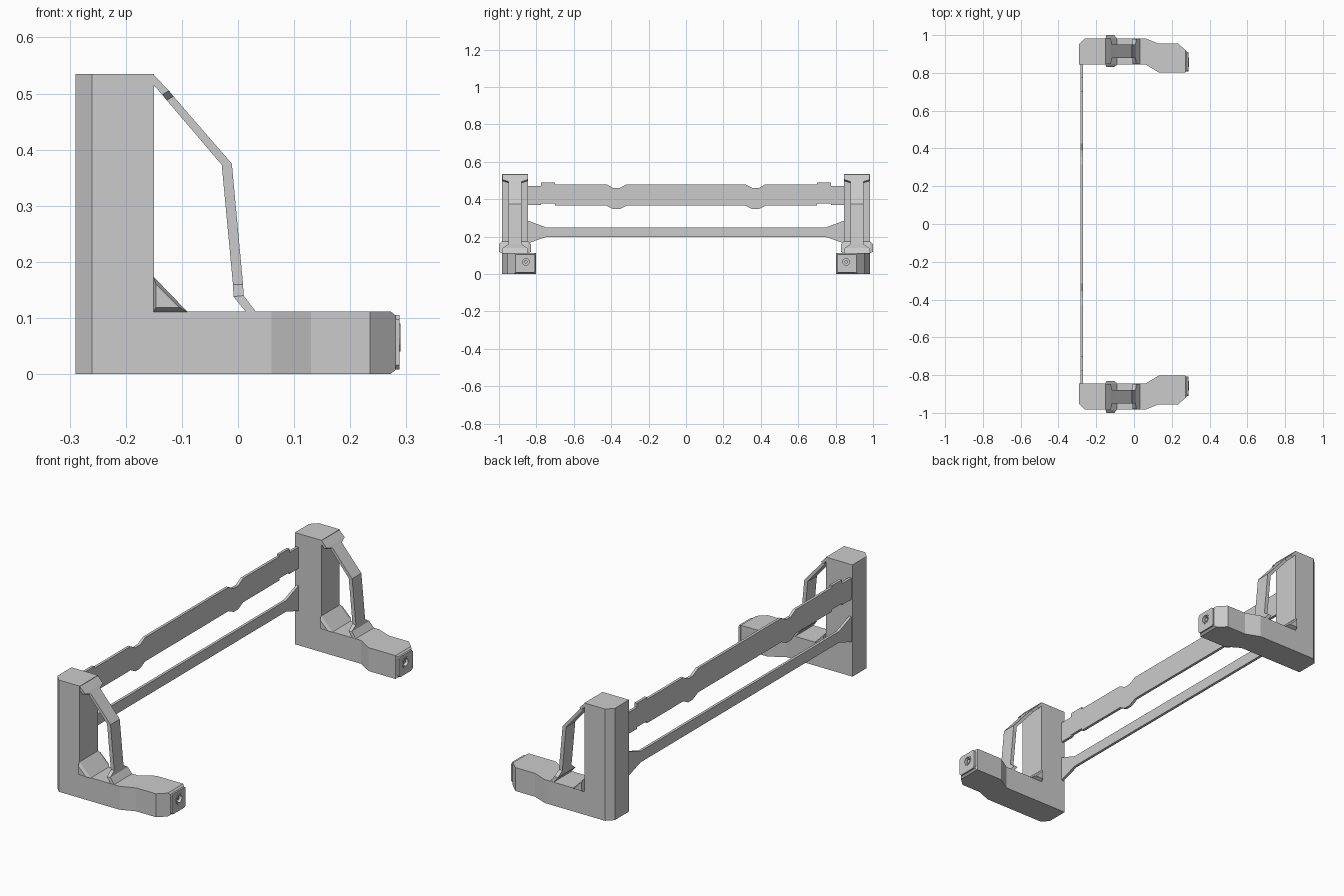
import bpy, bmesh
from mathutils import Vector

if "Cube" in bpy.data.objects:
    bpy.data.objects.remove(bpy.data.objects["Cube"])


def loft(name, rings):
    """Closed solid through rings of matching points."""
    bm = bmesh.new()
    vr = [[bm.verts.new(p) for p in r] for r in rings]
    n = len(vr[0])
    bm.faces.new(vr[0])
    bm.faces.new(vr[-1])
    for a, b in zip(vr, vr[1:]):
        for i in range(n):
            j = (i + 1) % n
            bm.faces.new((a[i], a[j], b[j], b[i]))
    bmesh.ops.recalc_face_normals(bm, faces=bm.faces)
    me = bpy.data.meshes.new(name)
    bm.to_mesh(me)
    bm.free()
    ob = bpy.data.objects.new(name, me)
    bpy.context.collection.objects.link(ob)
    return ob


def prism(name, pts, axis, lo, hi):
    """Extrude a 2D profile along an axis (remaining axes in x, y, z order)."""
    def ring(v):
        return [Vector([*p[:axis], v, *p[axis:]]) for p in pts]
    return loft(name, [ring(lo), ring(hi)])


def boolean(ob, cutter, op):
    """Apply a boolean and discard the cutter."""
    cutter.hide_render = True
    m = ob.modifiers.new("bool", 'BOOLEAN')
    m.object, m.operation, m.solver = cutter, op, 'EXACT'
    bpy.context.view_layer.objects.active = ob
    bpy.ops.object.modifier_apply(modifier=m.name)
    bpy.data.objects.remove(cutter)


def cylinder(name, r, x0, x1, n):
    bpy.ops.mesh.primitive_cylinder_add(
        vertices=n, radius=r, depth=x1 - x0,
        location=((x0 + x1) / 2, 0.856, 0.065), rotation=(0, 1.570796, 0))
    ob = bpy.context.object
    bpy.ops.object.transform_apply(location=True, rotation=True)
    ob.name = name
    return ob


def mirror(ob):
    m = ob.modifiers.new("mirror", 'MIRROR')
    m.use_axis = (False, True, False)
    m.use_mirror_merge = False


YC = 0.914

# L-shaped end frame: side profile intersected with plan outline
frame = prism("end_frame", [(-.29, 0), (.272, 0), (.281, .008), (.281, .104),
                            (.272, .112), (-.15, .112), (-.15, .535), (-.29, .535)],
              1, .7, 1.1)
plan = prism("plan_cutter", [(-.29, .845), (.06, .845), (.13, .803), (.272, .803),
                             (.281, .811), (.281, .912), (.235, .955), (.13, .955),
                             (.06, .983), (-.26, .983), (-.29, .953)], 2, -.1, .7)
boolean(frame, plan, 'INTERSECT')

# End plate and socket with a pin in it
plate = prism("end_plate", [(.807, .016), (.815, .008), (.903, .008), (.911, .016),
                            (.911, .097), (.903, .105), (.815, .105), (.807, .097)],
              0, .276, .288)
socket = cylinder("socket_ring", .025, .286, .29, 12)
for part in (frame, plate, socket):
    boolean(part, cylinder("hole_cutter", .018, .262, .32, 12), 'DIFFERENCE')
pin = cylinder("socket_pin", .009, .258, .282, 8)

# Bent brace, widening at both ends: outer x, z, inner x, z, half width
sections = [(-.152, .535, -.152, .517, .068), (-.123, .505, -.135, .498, .068),
            (-.115, .495, -.127, .488, .035), (-.011, .375, -.029, .373, .035),
            (.009, .16, -.009, .16, .035), (.010, .14, -.008, .138, .066),
            (.032, .111, .014, .111, .068)]
brace = loft("bent_brace", [
    [(xo, YC - w, zo), (xo, YC + w, zo), (xi, YC + w, zi), (xi, YC - w, zi)]
    for xo, zo, xi, zi, w in sections])

# Corner gusset with bevelled side caps
big = [(-.151, .111), (-.09, .111), (-.151, .174)]
small = [(-.146, .119), (-.105, .119), (-.146, .16)]
gusset = loft("corner_gusset", [[(x, y, z) for x, z in tri] for y, tri in
              ((.83, small), (.844, big), (.984, big), (1.0, small))])

for part in (frame, plate, socket, pin, brace, gusset):
    mirror(part)


def rail(name, top, bottom):
    """Thin symmetric rail from half outlines (y, z) running out to the post."""
    half = top + bottom[::-1]
    other = bottom + top[::-1]
    pts = half + [(-y, z) for y, z in other]
    return prism(name, pts, 0, -.284, -.271)


# Upper rail with kinks and raised tabs
rail("upper_rail",
     [(.315, .48), (.355, .46), (.39, .46), (.425, .48), (.70, .48), (.70, .49),
      (.775, .49), (.775, .47), (.85, .47)],
     [(.315, .366), (.355, .347), (.39, .347), (.425, .366), (.70, .366), (.70, .376),
      (.775, .376), (.775, .368), (.85, .368)])

# Lower rail flaring at the posts
rail("lower_rail", [(.75, .25), (.85, .287)], [(.75, .197), (.85, .163)])
